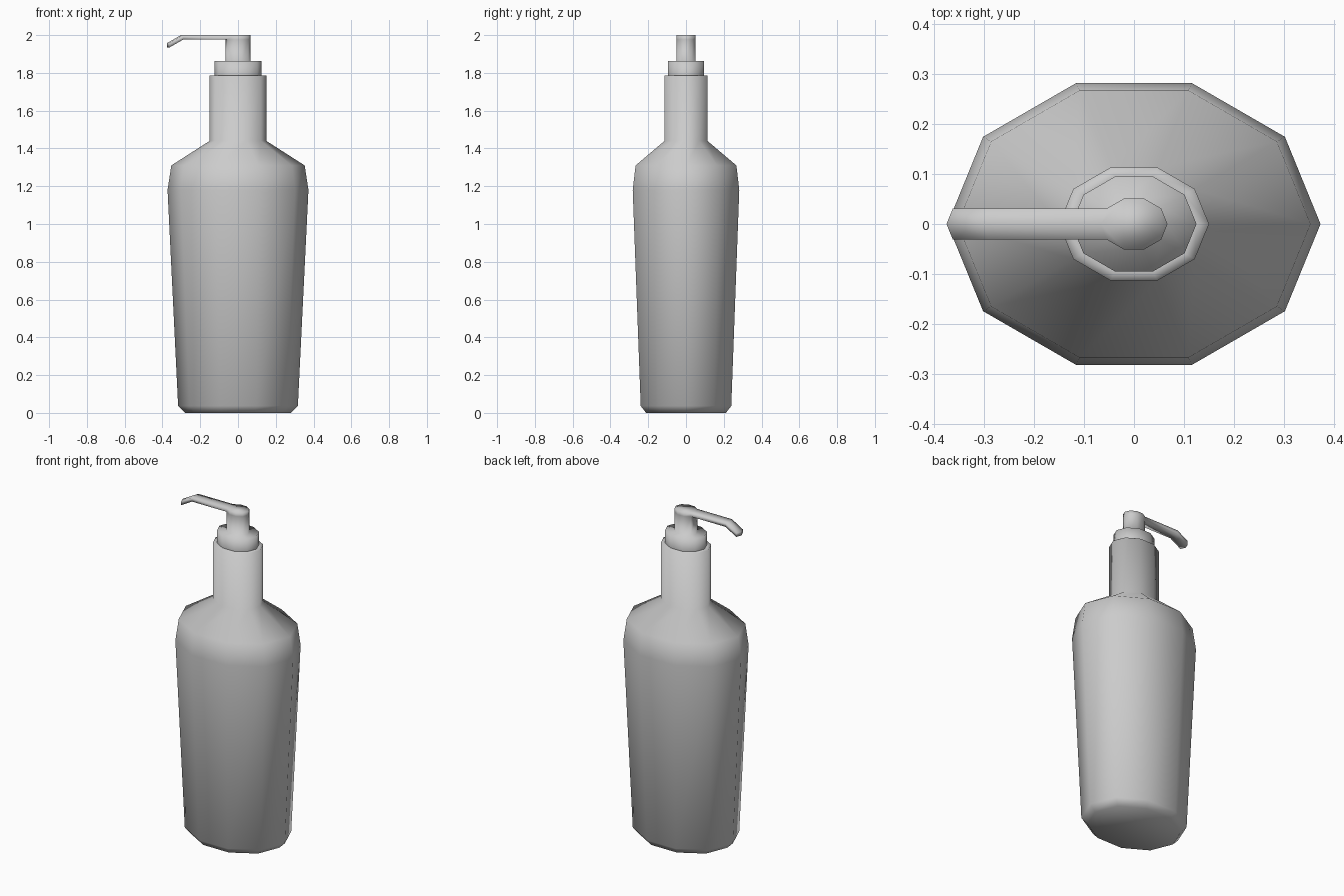
import bpy, bmesh
from math import cos, sin, pi
from mathutils import Vector

SIDES = 10
DEPTH = 0.795  # oval depth relative to width

cube = bpy.data.objects.get("Cube")
if cube:
    bpy.data.objects.remove(cube, do_unlink=True)

grey = bpy.data.materials.new("plain grey")
grey.use_nodes = True
grey.diffuse_color = (0.6, 0.6, 0.6, 1)
grey.node_tree.nodes["Principled BSDF"].inputs["Base Color"].default_value = (0.6, 0.6, 0.6, 1)


def loft(bm, profile):
    """Join oval rings of (radius, height); return the rings and the bands of faces."""
    rings, bands = [], []
    for r, z in profile:
        rings.append([bm.verts.new((r * cos(2 * pi * i / SIDES),
                                    r * DEPTH * sin(2 * pi * i / SIDES), z))
                      for i in range(SIDES)])
    for a, b in zip(rings, rings[1:]):
        bands.append([bm.faces.new((a[i], a[(i + 1) % SIDES], b[(i + 1) % SIDES], b[i]))
                      for i in range(SIDES)])
    return rings, bands


def extrude(bm, faces, offset):
    """Pull a patch of faces out by an offset and return the new end patch."""
    out = bmesh.ops.extrude_face_region(bm, geom=faces)["geom"]
    verts = [g for g in out if isinstance(g, bmesh.types.BMVert)]
    bmesh.ops.translate(bm, verts=verts, vec=Vector(offset))
    bmesh.ops.delete(bm, geom=[f for f in faces if f.is_valid], context="FACES")
    return [g for g in out if isinstance(g, bmesh.types.BMFace)]


def finish(bm, name):
    bmesh.ops.recalc_face_normals(bm, faces=bm.faces)
    for f in bm.faces:
        f.smooth = True
    mesh = bpy.data.meshes.new(name)
    bm.to_mesh(mesh)
    bm.free()
    mesh.materials.append(grey)
    obj = bpy.data.objects.new(name, mesh)
    bpy.context.collection.objects.link(obj)


# Bottle: chamfered base, flaring body, sloped shoulder and straight neck
bm = bmesh.new()
rings, _ = loft(bm, [(0.28, 0), (0.317, 0.037), (0.373, 1.18), (0.353, 1.31),
                     (0.15, 1.44), (0.15, 1.785), (0.125, 1.785)])
bm.faces.new(rings[0][::-1])
finish(bm, "bottle")

# Pump: collar, stem and head, with the spout drawn out of the head's right side
bm = bmesh.new()
rings, bands = loft(bm, [(0.125, 1.785), (0.125, 1.862), (0.067, 1.862),
                         (0.067, 1.977), (0.067, 2.0)])
bm.faces.new(rings[-1])
tip = extrude(bm, bands[-1][4:6], (-0.235, 0, 0))
tip = extrude(bm, tip, (-0.073, 0, -0.042))
finish(bm, "pump")
